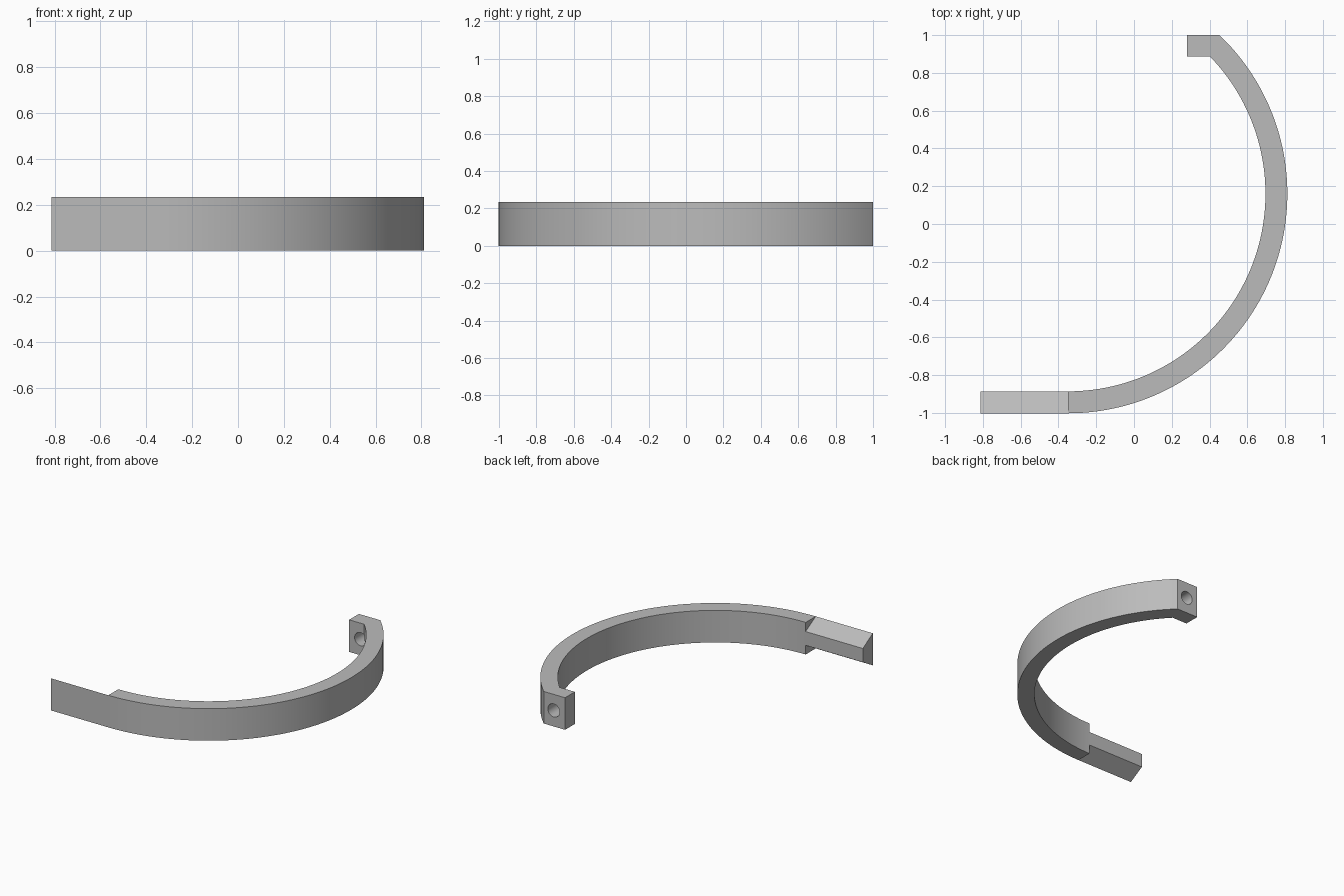
import bpy, bmesh, math

cube = bpy.data.objects.get("Cube")
if cube:
    bpy.data.objects.remove(cube, do_unlink=True)

HEIGHT = 0.235
CX, CY = -0.35, 0.16            # arc centre
R_OUT, R_IN = 1.162, 1.046      # arc radii
Y_BACK, Y_PAD = 1.0, 0.887      # back and front of the screw block
TAB_END = -0.813

grey = bpy.data.materials.new("plain_grey")
grey.use_nodes = True
grey.diffuse_color = (0.5, 0.5, 0.5, 1)
grey.node_tree.nodes["Principled BSDF"].inputs["Base Color"].default_value = (0.5, 0.5, 0.5, 1)


def prism(name, points, offset):
    """Extrude a closed planar outline along an offset."""
    bm = bmesh.new()
    face = bm.faces.new([bm.verts.new(p) for p in points])
    ext = bmesh.ops.extrude_face_region(bm, geom=[face])
    moved = [v for v in ext["geom"] if isinstance(v, bmesh.types.BMVert)]
    bmesh.ops.translate(bm, verts=moved, vec=offset)
    bmesh.ops.recalc_face_normals(bm, faces=bm.faces)
    mesh = bpy.data.meshes.new(name)
    bm.to_mesh(mesh)
    bm.free()
    mesh.materials.append(grey)
    obj = bpy.data.objects.new(name, mesh)
    bpy.context.collection.objects.link(obj)
    return obj


def arc(radius, y_end, steps=72):
    """Arc from straight down round to the height y_end."""
    start, end = -math.pi / 2, math.asin((y_end - CY) / radius)
    angles = [start + (end - start) * i / steps for i in range(steps + 1)]
    return [(CX + radius * math.cos(a), CY + radius * math.sin(a), 0) for a in angles]


# Curved band with the screw block at its back end
block_end = [(0.28, Y_BACK, 0), (0.28, Y_PAD, 0)]
band = prism("curved_band", arc(R_OUT, Y_BACK) + block_end + arc(R_IN, Y_PAD)[::-1],
             (0, 0, HEIGHT))

# Screw hole through the block
bpy.ops.mesh.primitive_cylinder_add(vertices=40, radius=0.048, depth=0.3,
                                    location=(0.372, 0.95, HEIGHT / 2),
                                    rotation=(math.pi / 2, 0, 0))
cutter = bpy.context.object
cutter.name = "screw_hole_cutter"
cutter.data.materials.append(grey)
cutter.hide_render = True
cutter.hide_set(True)
cut = band.modifiers.new("screw_hole", 'BOOLEAN')
cut.operation = 'DIFFERENCE'
cut.solver = 'EXACT'
cut.object = cutter

# Dovetail tab, narrowing towards its inner face
y_out, y_in = CY - R_OUT, CY - R_IN
slope = (y_in - y_out) * math.tan(math.radians(30))
tab = prism("dovetail_tab",
            [(TAB_END, y_out, 0), (TAB_END, y_out, HEIGHT),
             (TAB_END, y_in, HEIGHT - slope), (TAB_END, y_in, slope)],
            (CX - TAB_END, 0, 0))

# Smooth shading with sharp corners on the band
bpy.ops.object.select_all(action='DESELECT')
band.select_set(True)
bpy.context.view_layer.objects.active = band
bpy.ops.object.modifier_apply(modifier=cut.name)
bpy.ops.object.shade_smooth_by_angle(angle=math.radians(25))
bpy.data.objects.remove(cutter, do_unlink=True)
